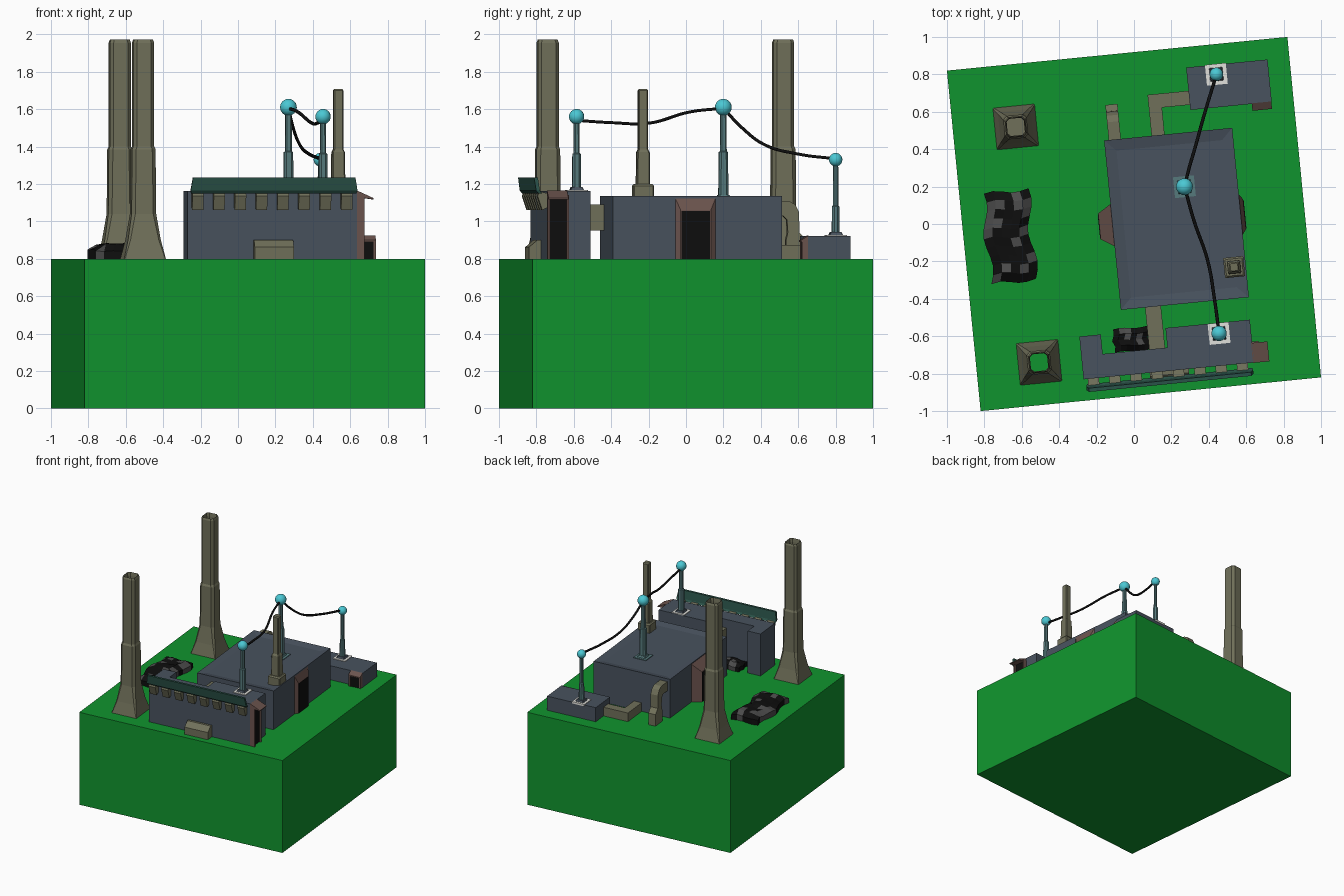
import bpy, bmesh, math, random
from mathutils import Vector, Matrix

if "Cube" in bpy.data.objects:
    bpy.data.objects.remove(bpy.data.objects["Cube"])

random.seed(4)
TURN = math.radians(5.65)      # the whole site is turned on the grid


def mat(name, r, g, b):
    m = bpy.data.materials.new(name)
    lin = [((c / 255 + 0.055) / 1.055) ** 2.4 if c > 10 else c / 3294 for c in (r, g, b)]
    m.diffuse_color = (*lin, 1)
    m.use_nodes = True
    m.node_tree.nodes["Principled BSDF"].inputs["Base Color"].default_value = m.diffuse_color
    return m


GRASS = mat("grass", 16, 148, 46)
SLATE = mat("slate", 72, 82, 94)
OLIVE = mat("olive", 112, 112, 90)
BROWN = mat("brown", 108, 84, 78)
BLACK = mat("black", 14, 14, 14)
COAL = mat("coal_grey", 75, 75, 75)
AWNING = mat("awning_green", 42, 82, 72)
TEAL = mat("teal", 86, 122, 124)
GLOW = mat("cyan", 75, 200, 212)
WHITE = mat("white", 225, 225, 220)


def mesh(name, verts, faces, *mats, turn=TURN):
    me = bpy.data.meshes.new(name)
    me.from_pydata([tuple(v) for v in verts], [], faces)
    for m in mats:
        me.materials.append(m)
    bm = bmesh.new()
    bm.from_mesh(me)
    bmesh.ops.recalc_face_normals(bm, faces=bm.faces)
    bm.to_mesh(me)
    bm.free()
    ob = bpy.data.objects.new(name, me)
    ob.rotation_euler.z = turn
    bpy.context.collection.objects.link(ob)
    return ob


def loft(name, rings, m, caps=True):
    n = len(rings[0])
    faces = [(k * n + i, k * n + (i + 1) % n, (k + 1) * n + (i + 1) % n, (k + 1) * n + i)
             for k in range(len(rings) - 1) for i in range(n)]
    if caps:
        faces += [tuple(range(n)), tuple(range((len(rings) - 1) * n, len(rings) * n))]
    return mesh(name, [v for r in rings for v in r], faces, m)


def prism(name, pts, lo, hi, axis, m):
    """Extrude a 2D profile along x (pts are y,z) or z (pts are x,y)."""
    put = (lambda p, t: (t, *p)) if axis == "x" else (lambda p, t: (*p, t))
    return loft(name, [[put(p, t) for p in pts] for t in (lo, hi)], m)


def box(name, x0, x1, y0, y1, z0, z1, m):
    return prism(name, [(x0, y0), (x1, y0), (x1, y1), (x0, y1)], z0, z1, "z", m)


def octo(x, y, z, w, c):
    """Square of half width w with corners cut by c."""
    d = w - c
    return [(x + a, y + b, z) for a, b in
            ((d, -w), (w, -d), (w, d), (d, w), (-d, w), (-w, d), (-w, -d), (-d, -w))]


def stack(name, x, y, steps, m, caps=True):
    return loft(name, [octo(x, y, z, w, c) for z, w, c in steps], m, caps)


# Ground block
box("ground", -.9145, .9145, -.9145, .9145, 0, .8, GRASS)

# Main hall with a shallow sunken roof
hall = [[(x, y, z) for x, y in ((-.115 + i, -.45 + i), (.573 - i, -.45 + i),
        (.573 - i, .46 - i), (-.115 + i, .46 - i))] for i, z in ((0, .8), (0, 1.135), (.06, 1.122))]
loft("main_hall", hall, SLATE)

# Front building (notched at the back) and rear shed
prism("front_building", [(-.35, -.8), (.566, -.8), (.566, -.57), (.113, -.57), (.113, -.675),
      (-.235, -.675), (-.235, -.57), (-.35, -.57)], .8, 1.163, "z", SLATE)
box("rear_shed", .36, .797, .577, .805, .8, .922, SLATE)

# Splayed doorways of the main hall
for name, x, dx, y0, y1, s in (("right", .571, .022, -.117, .105, .03),
                               ("left", -.113, -.072, -.11, .12, .045)):
    z1, z2, o = 1.13, 1.06, x + dx
    loft(name + "_doorway", [[(x, y0, .8), (x, y1, .8), (x, y1, z1), (x, y0, z1)],
         [(o, y0 + s, .8), (o, y1 - s, .8), (o, y1 - s, z2), (o, y0 + s, z2)]], BROWN)
    a, b = sorted((o, o + math.copysign(.003, dx)))
    box(name + "_door", a, b, y0 + s + .005, y1 - s - .005, .8, z2 - .005, BLACK)

# Side door of the front building with sloping canopy
box("front_side_door", .56, .585, -.79, -.70, .8, 1.13, BLACK)
for y in (-.802, -.70):
    box("front_side_door_post", .56, .60, y, y + .012, .8, 1.14, BROWN)
loft("front_side_canopy", [[(.56, y, 1.165), (.648, y, 1.125), (.648, y, 1.118), (.56, y, 1.13)]
     for y in (-.802, -.695)], BROWN)

# Shed door with sloping hood
box("shed_door", .705, .782, .55, .58, .8, .89, BLACK)
for x in (.69, .782):
    box("shed_door_post", x, x + .013, .545, .58, .8, .9, BROWN)
prism("shed_door_hood", [(.54, .89), (.58, .895), (.58, .924), (.54, .9)], .69, .795, "x", BROWN)

# Awning board and its brackets
loft("awning", [[(-.335 - e, -.848 - o, z), (.553 + e, -.848 - o, z), (.553 + e, -.828 - o, z),
     (-.335 - e, -.828 - o, z)] for z, o, e in ((1.15, 0, 0), (1.165, .012, .004), (1.235, .022, -.008))], AWNING)
for i in range(8):
    x = -.298 + i * .1143
    prism("awning_bracket", [(-.795, 1.075), (-.825, 1.06), (-.85, 1.135), (-.84, 1.16),
          (-.795, 1.15)], x - .03, x + .03, "x", OLIVE)

# Front bin with sloping lid
prism("front_bin", [(-.79, .8), (-.865, .8), (-.865, .862), (-.82, .9), (-.79, .9)],
      .005, .215, "x", OLIVE)

# Ducts
box("front_duct", .015, .1, -.69, -.44, .95, 1.09, OLIVE)
prism("shed_duct", [(.14, .45), (.21, .45), (.21, .605), (.37, .605), (.37, .68), (.14, .68)],
      .8, .875, "z", OLIVE)
prism("elbow_duct", [(.45, 1.11), (.555, 1.11), (.59, 1.09), (.61, 1.05), (.612, .94), (.648, .9),
      (.648, .8), (.54, .8), (.54, .9), (.55, .94), (.545, 1.01), (.525, 1.03), (.45, 1.03)],
      -.09, -.025, "x", OLIVE)

# Tall flared chimneys, open at the top
for y, plug in ((.579, True), (-.686, False)):
    stack("tall_chimney", -.578, y, [(.8, .112, .004), (.9, .088, .012), (1.04, .066, .018),
          (1.385, .063, .02), (1.4, .056, .018), (1.955, .056, .018), (1.972, .05, .016),
          (1.94, .046, .015), (1.38, .046, .015)], OLIVE, False)
    if plug:
        stack("chimney_plug", -.578, y, [(1.85, .047, .015), (1.86, .047, .015)], OLIVE)

# Thin roof chimney
stack("roof_chimney", .51, -.282, [(1.12, .054, .004), (1.19, .054, .004), (1.2, .045, .004),
      (1.2, .036, .006), (1.37, .034, .006), (1.385, .026, .006), (1.7, .026, .006),
      (1.708, .02, .005)], OLIVE)

# Power poles: base pad, stepped shaft, smooth ball
for name, x, y, z0, zm, zt, r, pad in (("front", .395, -.627, 1.163, 1.36, 1.56, .041, WHITE),
                                       ("middle", .288, .172, 1.122, 1.37, 1.61, .045, TEAL),
                                       ("rear", .517, .753, .922, 1.08, 1.33, .036, WHITE)):
    k = r / .041
    stack(name + "_pole_pad", x, y, [(z0 - .01, .056, .002), (z0 + .006, .056, .002)], pad)
    stack(name + "_pole_plate", x, y, [(z0, .038, .002), (z0 + .02, .03, .004)],
          TEAL if pad is TEAL else SLATE)
    stack(name + "_pole", x, y, [(z0, .024 * k, .012), (zm, .022 * k, .011),
          (zm + .005, .016 * k, .008), (zt, .015 * k, .008)], TEAL)
    ball = mesh(name + "_pole_ball", [], [], GLOW)
    bm = bmesh.new()
    bmesh.ops.create_uvsphere(bm, u_segments=20, v_segments=12, radius=r,
                              matrix=Matrix.Translation((x, y, zt)))
    for f in bm.faces:
        f.smooth = True
    bm.to_mesh(ball.data)
    bm.free()

# Sagging cables between the balls (site coordinates)
CABLES = (((.455, -.585, 1.54), (.43, -.4, 1.528), (.395, -.2, 1.525), (.32, .02, 1.585), (.27, .2, 1.605)),
          ((.27, .2, 1.605), (.295, .3, 1.5), (.33, .42, 1.41), (.38, .6, 1.36), (.44, .795, 1.335)))
for pts in CABLES:
    cu = bpy.data.curves.new("cable", "CURVE")
    cu.dimensions, cu.bevel_depth, cu.bevel_resolution, cu.resolution_u = "3D", .009, 1, 8
    sp = cu.splines.new("BEZIER")
    sp.bezier_points.add(len(pts) - 1)
    for bp, p in zip(sp.bezier_points, pts):
        bp.co = p
        bp.handle_left_type = bp.handle_right_type = "AUTO"
    cu.materials.append(BLACK)
    bpy.context.collection.objects.link(bpy.data.objects.new("cable", cu))


# Coal heaps: wavy slabs with scattered grey faces
def heap(name, x0, x1, y0, y1, h, nx, ny, wave):
    rows = []
    for j in range(ny + 1):
        v = j / ny
        shift = wave * math.sin(v * 9)
        for i in range(nx + 1):
            u = i / nx
            edge = .6 if i in (0, nx) or j in (0, ny) else 1
            rows.append((x0 + u * (x1 - x0) + shift, y0 + v * (y1 - y0) + wave * .5 * math.sin(u * 7),
                         .8 + h * edge * random.uniform(.75, 1)))
    n = nx + 1
    faces = [(j * n + i, j * n + i + 1, j * n + n + i + 1, j * n + n + i)
             for j in range(ny) for i in range(nx)]
    ob = mesh(name, rows, faces, BLACK, COAL)
    for f in ob.data.polygons:
        f.material_index = int(random.random() < .2)
    bm = bmesh.new()
    bm.from_mesh(ob.data)
    rim = [e for e in bm.edges if e.is_boundary]
    out = bmesh.ops.extrude_edge_only(bm, edges=rim)
    for v in out["geom"]:
        if isinstance(v, bmesh.types.BMVert):
            v.co.z = .795
    bm.to_mesh(ob.data)
    bm.free()


heap("large_coal_heap", -.79, -.55, -.245, .24, .085, 5, 10, .018)
heap("small_coal_heap", -.17, .02, -.675, -.55, .07, 6, 4, .008)
